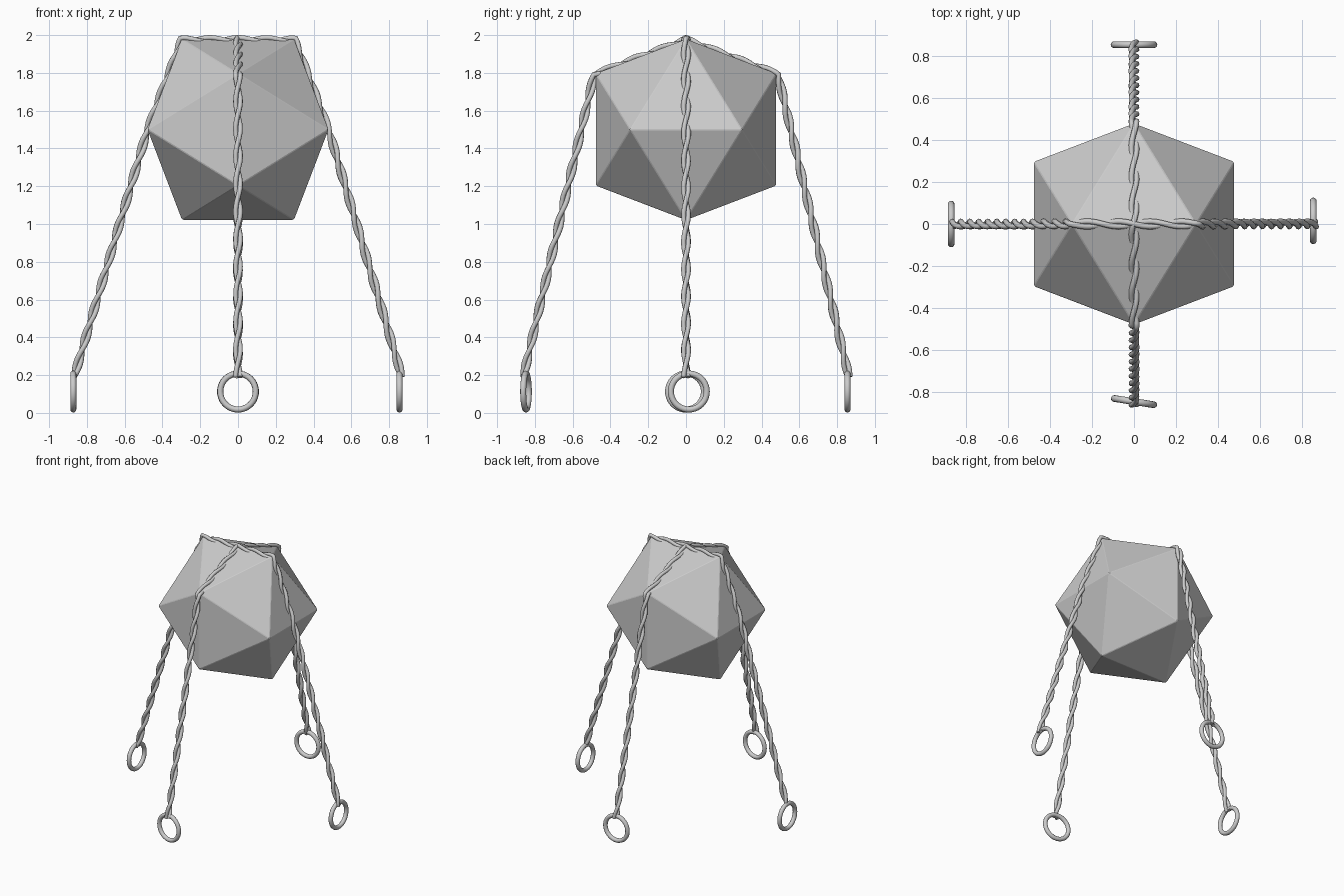
import bpy, bmesh, math
from mathutils import Vector

if "Cube" in bpy.data.objects:
    bpy.data.objects.remove(bpy.data.objects["Cube"])

# Faceted twenty-sided body, made as the hull of three golden rectangles
A, B, CZ = 0.296, 0.479, 1.5
bm = bmesh.new()
for s in (-1, 1):
    for t in (-1, 1):
        bm.verts.new((s * A, 0, CZ + t * B))
        bm.verts.new((s * B, t * A, CZ))
        bm.verts.new((0, s * B, CZ + t * A))
bmesh.ops.convex_hull(bm, input=bm.verts)
bmesh.ops.recalc_face_normals(bm, faces=bm.faces)
me = bpy.data.meshes.new("faceted_body")
bm.to_mesh(me)
bm.free()
body = bpy.data.objects.new("faceted_body", me)
bpy.context.collection.objects.link(body)
bev = body.modifiers.new("soft_edges", 'BEVEL')
bev.width = 0.004
bev.segments = 1


def sample(path, step):
    """Evenly spaced (point, tangent) pairs along a polyline."""
    out = []
    for a, b in zip(path, path[1:]):
        n = max(2, round((b - a).length / step))
        out += [a.lerp(b, i / n) for i in range(n)]
    out.append(path[-1])
    res = []
    for i, p in enumerate(out):
        lo, hi = max(i - 2, 0), min(i + 2, len(out) - 1)
        res.append((p, (out[hi] - out[lo]).normalized()))
    return res


def rope(name, path, side, pitch=0.30, orbit=0.0125, radius=0.0135):
    """Two strands twisted round each other along the path."""
    pts = sample(path, 0.015)
    cu = bpy.data.curves.new(name, 'CURVE')
    cu.dimensions = '3D'
    cu.bevel_depth = radius
    cu.bevel_resolution = 2
    cu.use_fill_caps = True
    for strand in range(2):
        sp = cu.splines.new('POLY')
        sp.points.add(len(pts) - 1)
        dist, prev = 0.0, pts[0][0]
        for i, (p, t) in enumerate(pts):
            dist += (p - prev).length
            prev = p
            ang = 2 * math.pi * dist / pitch + strand * math.pi
            q = p + orbit * (math.cos(ang) * side + math.sin(ang) * t.cross(side))
            sp.points[i].co = (*q, 1)
        sp.use_smooth = True
    ob = bpy.data.objects.new(name, cu)
    bpy.context.collection.objects.link(ob)


# Ropes draped over the body, crossing at the top
half_x = [(0.868, 0.19), (0.482, 1.49), (0.299, 1.974)]
half_y = [(0.862, 0.19), (0.487, 1.79), (0.0, 1.974)]
rope("side_to_side_rope",
     [Vector((-u, 0, z)) for u, z in half_x] + [Vector((u, 0, z)) for u, z in half_x[::-1]],
     Vector((0, 1, 0)))
rope("front_to_back_rope",
     [Vector((0, -u, z)) for u, z in half_y] + [Vector((0, u, z)) for u, z in half_y[-2::-1]],
     Vector((1, 0, 0)))

# Rings hanging from the four rope ends
for name, x, y, turn in (("left_ring", -0.872, 0, 90), ("right_ring", 0.855, 0.015, 90),
                         ("front_ring", 0, -0.847, -9), ("back_ring", 0, 0.855, 0)):
    bpy.ops.mesh.primitive_torus_add(
        major_radius=0.095, minor_radius=0.016, major_segments=40, minor_segments=12,
        location=(x, y, 0.113), rotation=(math.pi / 2, 0, math.radians(turn)))
    bpy.context.object.name = name
    bpy.ops.object.shade_smooth()
